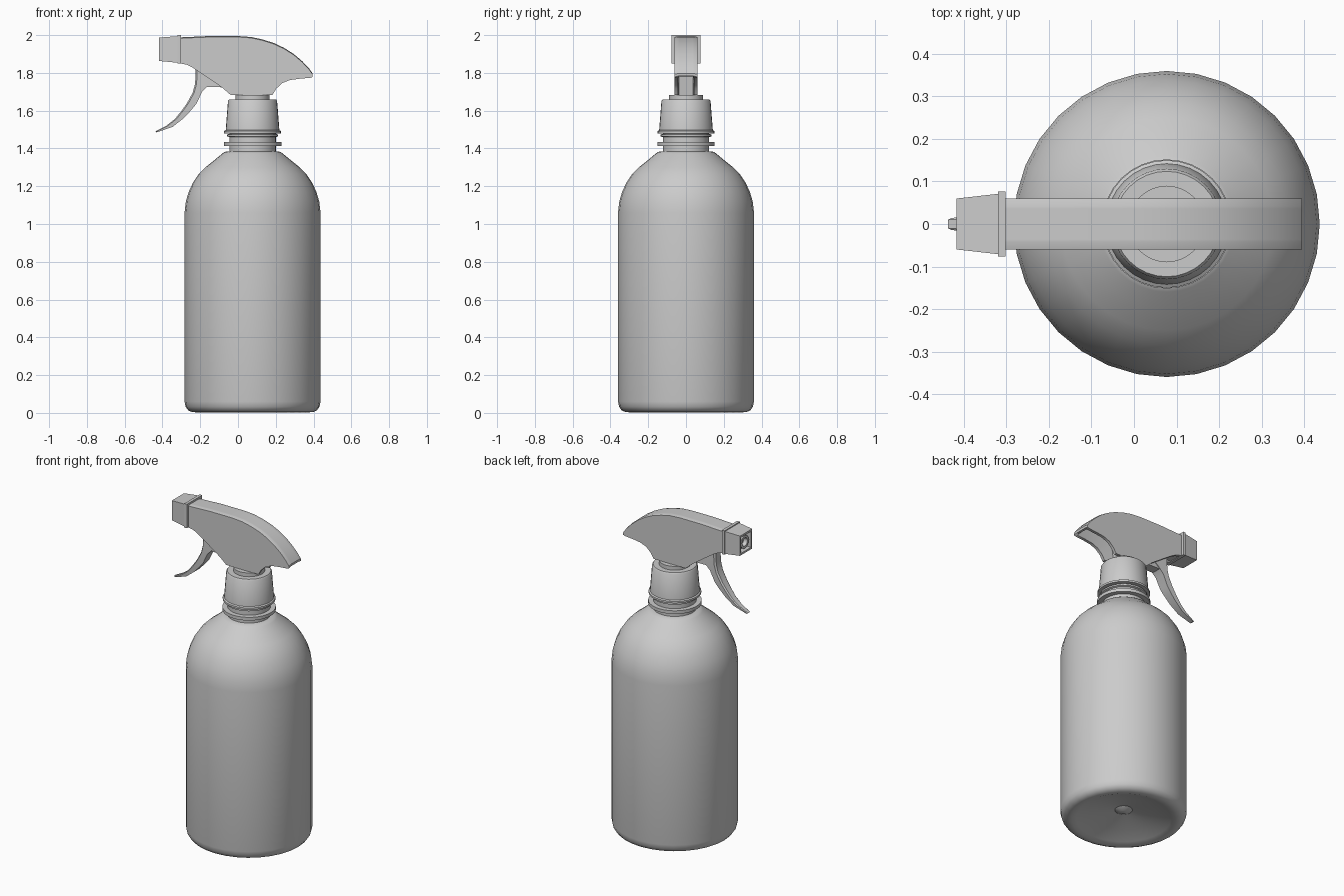
import bpy, bmesh, math

cube = bpy.data.objects.get("Cube")
if cube:
    bpy.data.objects.remove(cube, do_unlink=True)

AXIS_X = 0.077   # bottle centreline
SIDES = 32

plastic = bpy.data.materials.new("grey_plastic")
plastic.use_nodes = True
grey = (0.6, 0.6, 0.6, 1)
plastic.diffuse_color = grey
plastic.node_tree.nodes["Principled BSDF"].inputs["Base Color"].default_value = grey


def loft(name, rings, closed=False, angle=35):
    """Skin a list of equal-length point rings, capping the ends unless closed."""
    bm = bmesh.new()
    loops = [[bm.verts.new(p) for p in ring] for ring in rings]
    pairs = list(zip(loops, loops[1:]))
    if closed:
        pairs.append((loops[-1], loops[0]))
    for a, b in pairs:
        for i in range(len(a)):
            j = (i + 1) % len(a)
            bm.faces.new((a[i], a[j], b[j], b[i]))
    if not closed:
        bm.faces.new(loops[0][::-1])
        bm.faces.new(loops[-1])
    bmesh.ops.recalc_face_normals(bm, faces=bm.faces[:])
    mesh = bpy.data.meshes.new(name)
    bm.to_mesh(mesh)
    bm.free()
    mesh.materials.append(plastic)
    ob = bpy.data.objects.new(name, mesh)
    bpy.context.collection.objects.link(ob)
    bpy.ops.object.select_all(action='DESELECT')
    ob.select_set(True)
    bpy.context.view_layer.objects.active = ob
    bpy.ops.object.shade_smooth_by_angle(angle=math.radians(angle))
    return ob


def lathe(name, profile, closed=False):
    """Revolve (radius, z) points around the bottle centreline."""
    turns = [2 * math.pi * i / SIDES for i in range(SIDES)]
    return loft(name, [[(AXIS_X + r * math.cos(t), r * math.sin(t), z) for t in turns]
                       for r, z in profile], closed)


def box_ring(x, half_y, low, high):
    return [(x, -half_y, low), (x, half_y, low), (x, half_y, high), (x, -half_y, high)]


# Bottle with hollowed base, rounded shoulder and neck
lathe("bottle", [
    (0.02, 0.05), (0.05, 0.065), (0.18, 0.04), (0.27, 0.012), (0.295, 0.003),
    (0.32, 0.004), (0.341, 0.014), (0.354, 0.032), (0.36, 0.06), (0.36, 1.06),
    (0.353, 1.12), (0.338, 1.17), (0.315, 1.22), (0.285, 1.265), (0.25, 1.3),
    (0.2, 1.34), (0.16, 1.373), (0.147, 1.382), (0.123, 1.385), (0.123, 1.6)])
lathe("neck_collar", [(0.11, 1.414), (0.152, 1.414), (0.152, 1.434), (0.11, 1.434)], True)
lathe("neck_thread", [(0.11, 1.455), (0.134, 1.464), (0.134, 1.474), (0.11, 1.48)], True)

# Screw cap with a lower lip and a small turret on top
lathe("screw_cap", [(0.12, 1.48), (0.15, 1.48), (0.15, 1.492), (0.142, 1.497),
                    (0.13, 1.652), (0.124, 1.66), (0.03, 1.66)])
lathe("cap_turret", [(0.09, 1.655), (0.09, 1.684), (0.03, 1.684)])

# Spray head: side walls around a channel open underneath
top = [(-0.31, 1.988), (-0.15, 1.995), (0.0, 1.995), (0.07, 1.99), (0.13, 1.977),
       (0.19, 1.958), (0.245, 1.932), (0.295, 1.9), (0.34, 1.862), (0.375, 1.825),
       (0.395, 1.797), (0.394, 1.783)]
wall_edge = [(0.383, 1.774), (0.325, 1.769), (0.275, 1.762), (0.235, 1.746),
             (0.203, 1.717), (0.183, 1.684), (-0.04, 1.684), (-0.085, 1.723),
             (-0.165, 1.778), (-0.235, 1.825), (-0.27, 1.843), (-0.31, 1.851)]
channel = [(0.38, 1.782), (0.34, 1.825), (0.28, 1.87), (0.2, 1.89),
           (0.14, 1.82), (0.12, 1.684), (0.0, 1.684), (-0.02, 1.78),
           (-0.12, 1.84), (-0.2, 1.855), (-0.27, 1.855), (-0.31, 1.853)]


def head_ring(y, under, drop):
    return [(x, y, z - drop) for x, z in top] + [(x, y, z) for x, z in under]


half = [(0.06, wall_edge, 0.005), (0.042, wall_edge, 0), (0.036, channel, 0)]
loft("spray_head", [head_ring(-y, u, d) for y, u, d in half]
     + [head_ring(y, u, d) for y, u, d in reversed(half)], angle=30)

# Nozzle block with a recessed square mouth, and a flange behind it
loft("nozzle", [box_ring(-0.385, 0.045, 1.878, 1.972), box_ring(-0.417, 0.048, 1.875, 1.975),
                box_ring(-0.417, 0.06, 1.863, 1.987), box_ring(-0.31, 0.072, 1.853, 1.995)])
loft("nozzle_flange", [box_ring(-0.32, 0.076, 1.85, 2.0), box_ring(-0.302, 0.076, 1.85, 2.0)])


def nozzle_circle(x, r):
    return [(x, r * math.cos(math.pi * i / 8), 1.925 + r * math.sin(math.pi * i / 8))
            for i in range(16)]


loft("nozzle_outlet", [nozzle_circle(x, r) for x, r in
                       [(-0.38, 0.04), (-0.408, 0.04), (-0.408, 0.026), (-0.38, 0.02)]])

# Curved trigger: front point, back point, half width
trigger = [((-0.225, 1.85), (-0.1, 1.85), 0.034), ((-0.224, 1.79), (-0.1, 1.78), 0.034),
           ((-0.228, 1.74), (-0.155, 1.735), 0.034), ((-0.24, 1.695), (-0.19, 1.7), 0.033),
           ((-0.27, 1.64), (-0.22, 1.637), 0.031), ((-0.3, 1.598), (-0.25, 1.6), 0.028),
           ((-0.335, 1.555), (-0.288, 1.56), 0.025), ((-0.38, 1.52), (-0.345, 1.515), 0.02),
           ((-0.438, 1.49), (-0.43, 1.485), 0.014)]
loft("trigger", [[(f[0], -w * 0.7, f[1]), (f[0], w * 0.7, f[1]),
                  (f[0] + 0.008, w, f[1]), (b[0], w, b[1]),
                  (b[0], -w, b[1]), (f[0] + 0.008, -w, f[1])] for f, b, w in trigger])

# Linkage bar from trigger into the head
loft("trigger_link", [box_ring(-0.19, 0.03, 1.726, 1.76), box_ring(0.0, 0.03, 1.722, 1.76)])
